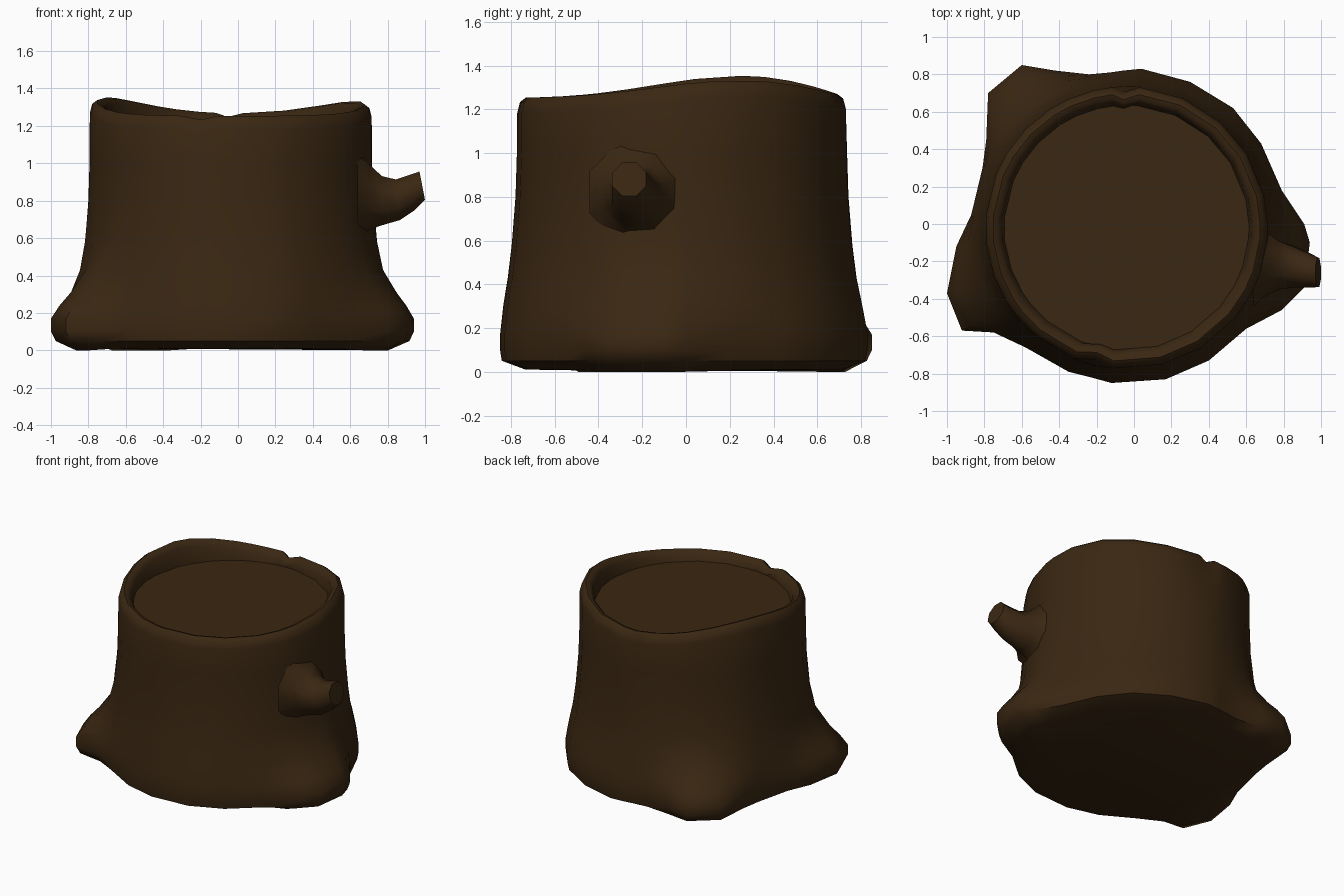
import bpy, bmesh, math
from mathutils import Vector

cube = bpy.data.objects.get("Cube")
if cube:
    bpy.data.objects.remove(cube)

bark = bpy.data.materials.new("dark_brown_bark")
bark.use_nodes = True
bark_color = (0.042, 0.020, 0.006, 1)
bark.diffuse_color = bark_color
bark.node_tree.nodes["Principled BSDF"].inputs["Base Color"].default_value = bark_color

CENTRE = Vector((-0.04, -0.02))
TRUNK_R = 0.755
FLOOR_Z = 1.19


def loft(name, rings, cap_start=True):
    """Skin closed rings of points and cap the ends."""
    bm = bmesh.new()
    loops = [[bm.verts.new(p) for p in ring] for ring in rings]
    n = len(loops[0])
    for low, high in zip(loops, loops[1:]):
        for i in range(n):
            j = (i + 1) % n
            bm.faces.new((low[i], low[j], high[j], high[i]))
    if cap_start:
        bm.faces.new(loops[0][::-1])
    bm.faces.new(loops[-1])
    bmesh.ops.recalc_face_normals(bm, faces=bm.faces)
    mesh = bpy.data.meshes.new(name)
    bm.to_mesh(mesh)
    bm.free()
    mesh.materials.append(bark)
    obj = bpy.data.objects.new(name, mesh)
    bpy.context.collection.objects.link(obj)
    bpy.ops.object.select_all(action="DESELECT")
    obj.select_set(True)
    bpy.context.view_layer.objects.active = obj
    bpy.ops.object.shade_smooth_by_angle(angle=math.radians(50))
    return obj


def angle_gap(a, b):
    return abs((a - b + 180) % 360 - 180)


def rim_height(deg):
    """Rim rises on both sides and dips at the front and back."""
    left = math.exp(-(angle_gap(deg, 158) / 43) ** 2)
    right = math.exp(-(angle_gap(deg, 22) / 43) ** 2)
    return 1.253 + 0.1 * left + 0.08 * right


# Ground outline of the trunk with three cut roots
outline = [
    (0.94, -0.10), (0.91, 0), (0.79, 0.18), (0.68, 0.43), (0.53, 0.62),
    (0.30, 0.76), (0.04, 0.83), (-0.06, 0.82), (-0.13, 0.81), (-0.24, 0.80),
    (-0.42, 0.82), (-0.60, 0.85), (-0.78, 0.70), (-0.79, 0.45), (-0.81, 0.30),
    (-0.87, 0.05), (-0.95, -0.12), (-1.0, -0.37), (-0.92, -0.57),
    (-0.75, -0.58), (-0.58, -0.66), (-0.35, -0.79), (-0.23, -0.82),
    (-0.12, -0.85), (0.17, -0.83), (0.40, -0.73), (0.60, -0.56),
    (0.79, -0.46), (0.91, -0.34)]
SEAMS = {7, 22}

# Height, share of the gentle flare, share of the root reach
levels = [
    (0.05, 0.9, 0.9), (0.10, 1, 1), (0.17, 1, 1), (0.24, 0.9, 0.78),
    (0.31, 0.8, 0.48), (0.43, 0.55, 0.13), (0.58, 0.32, 0.03),
    (0.80, 0.1, 0), (1.0, 0.02, 0)]
# Drop below the rim crest and radius, over the lip and inward
lip = [(0.07, 0.755), (0.02, 0.742), (0, 0.715), (0.008, 0.69), (0.035, 0.668)]

columns = []
for i, point in enumerate(outline):
    arm = Vector(point) - CENTRE
    columns.append((arm.normalized(), arm.length - TRUNK_R,
                    rim_height(math.degrees(math.atan2(arm.y, arm.x))), i in SEAMS))


def place(direction, radius, z):
    p = CENTRE + direction * radius
    return (p.x, p.y, z)


# Underside, flared sides, then the rolled lip and sunken cut face
rings = [[place(d, (TRUNK_R + e) * 0.86, 0.01 if e < 0.15 else 0.0)
          for d, e, h, seam in columns]]
for z, flare, root in levels:
    ring = []
    for d, e, h, seam in columns:
        gentle = min(e, 0.08)
        ring.append(place(d, TRUNK_R + gentle * flare + (e - gentle) * root, z))
    rings.append(ring)
for drop, radius in lip:
    rings.append([place(d, radius - 0.03 * seam, h - drop - 0.02 * seam)
                  for d, e, h, seam in columns])
rings.append([place(d, 0.655, FLOOR_Z) for d, e, h, seam in columns])
loft("stump_trunk", rings)

# Stubby branch: centre, radius and upward tilt of each section
sections = [
    ((0.64, -0.21, 0.82), 0.25, 0), ((0.70, -0.21, 0.82), 0.19, 0),
    ((0.77, -0.22, 0.80), 0.142, 0), ((0.855, -0.23, 0.805), 0.118, 0.1),
    ((0.92, -0.245, 0.84), 0.102, 0.25), ((0.985, -0.26, 0.88), 0.084, 0.19)]
SIDES = 8
rings = []
for centre, radius, tilt in sections:
    up = Vector((-math.sin(tilt), 0, math.cos(tilt)))
    side = Vector((0, 1, 0))
    ring = []
    for k in range(SIDES):
        a = math.tau * (k + 0.5) / SIDES
        ring.append(Vector(centre) + radius * (side * math.cos(a) + up * math.sin(a)))
    rings.append(ring)
loft("branch_stub", rings, cap_start=False)
